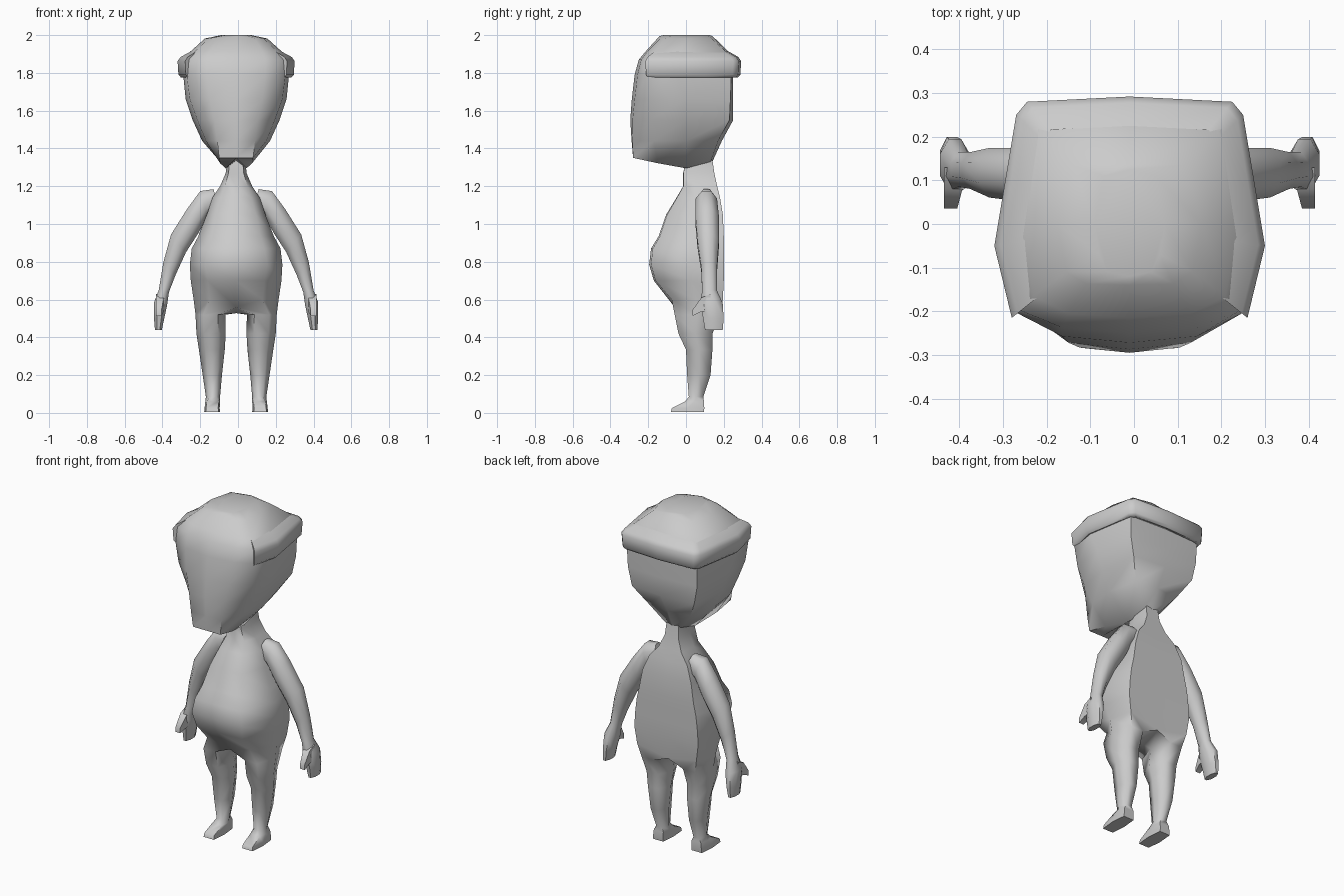
import bpy, bmesh, math
from mathutils import Vector

if "Cube" in bpy.data.objects:
    bpy.data.objects.remove(bpy.data.objects["Cube"])

CX = -0.01  # the figure sits a touch left of centre
grey = bpy.data.materials.new("plain grey")
grey.diffuse_color = (0.6, 0.6, 0.6, 1)
grey.use_nodes = True
grey.node_tree.nodes["Principled BSDF"].inputs["Base Color"].default_value = grey.diffuse_color


def loft(bm, rings, cap_start=True, cap_end=True):
    """Skin a list of closed rings of 3D points."""
    vs = [[bm.verts.new(p) for p in r] for r in rings]
    for a, b in zip(vs, vs[1:]):
        n = len(a)
        for i in range(n):
            bm.faces.new((a[i], a[(i + 1) % n], b[(i + 1) % n], b[i]))
    if cap_start:
        bm.faces.new(vs[0][::-1])
    if cap_end:
        bm.faces.new(vs[-1])


def mirrored(half):
    """Full ring from a half ring whose ends lie on the middle plane."""
    return half + [(-x, y, z) for x, y, z in half[-2:0:-1]]


def flip(rings):
    return [[(-x, y, z) for x, y, z in r] for r in rings]


def finish(name, bm, angle=60):
    bmesh.ops.remove_doubles(bm, verts=bm.verts, dist=0.0005)
    bmesh.ops.recalc_face_normals(bm, faces=bm.faces)
    me = bpy.data.meshes.new(name)
    bm.to_mesh(me)
    bm.free()
    me.materials.append(grey)
    ob = bpy.data.objects.new(name, me)
    ob.location.x = CX
    bpy.context.collection.objects.link(ob)
    bpy.ops.object.select_all(action='DESELECT')
    ob.select_set(True)
    bpy.context.view_layer.objects.active = ob
    bpy.ops.object.shade_smooth_by_angle(angle=math.radians(angle))
    return ob


# Head: half rings from chin to crown
def level(z, yf, b, c, d, e, yb, zmid=None):
    zm = zmid or z
    return [(0, yf, zm)] + [(x, y, z) for x, y in (b, c, d, e)] + [(0, yb, zm)]


head = [
    [(0, -.28, 1.35), (.09, -.28, 1.35), (.085, -.15, 1.322), (.055, 0, 1.295),
     (.05, .13, 1.33), (0, .14, 1.33)],
    level(1.44, -.288, (.10, -.285), (.16, -.17), (.18, 0), (.14, .17), .19),
    level(1.55, -.295, (.115, -.283), (.205, -.185), (.23, 0), (.205, .23), .25),
    level(1.66, -.287, (.14, -.272), (.245, -.195), (.267, 0), (.228, .235), .25),
    level(1.79, -.272, (.155, -.257), (.262, -.202), (.28, -.05), (.232, .24), .25),
    level(1.87, -.25, (.155, -.237), (.258, -.195), (.28, -.05), (.23, .24), .25),
    level(1.912, -.215, (.14, -.205), (.22, -.165), (.243, -.03), (.205, .212), .226),
    level(1.982, -.14, (.10, -.137), (.145, -.11), (.165, 0), (.13, .135), .14, 1.995),
    level(2.0, -.12, (.05, -.11), (.07, -.07), (.08, 0), (.06, .11), .125),
]
bm = bmesh.new()
loft(bm, [mirrored(r) for r in head])
finish("head", bm)

# Cap band: a section swept round the sides and back
path = [(.27, -.215), (.31, -.05), (.285, .10), (.26, .25), (.235, .28), (0, .292)]
path += [(-x, y) for x, y in path[-2::-1]]
section = [(.85, 1.785), (.94, 1.775), (.985, 1.79), (1, 1.862), (.95, 1.884), (.77, 1.914)]
bm = bmesh.new()
loft(bm, [[(x * s, y * s, z) for s, z in section] for x, y in path])
finish("cap_band", bm)

# Body: torso rings, then two legs welded to its lower edge
# height, front y, back y, front / side / back half widths
torso = [
    (1.34, .0, .14, .035, .05, .04),
    (1.27, -.015, .15, .04, .055, .045),
    (1.20, -.015, .165, .06, .085, .075),
    (1.14, -.05, .18, .08, .125, .125),
    (1.05, -.105, .195, .105, .155, .16),
    (.935, -.145, .20, .13, .20, .18),
    (.87, -.185, .20, .15, .235, .195),
    (.785, -.195, .20, .165, .245, .205),
    (.70, -.17, .20, .15, .24, .21),
    (.60, -.08, .195, .14, .225, .195),
]
halves = [[(0, f, z), (a, f * .95, z), (b, f * .3 + k * .4, z), (c, k, z), (0, k, z)]
          for z, f, k, a, b, c in torso]
# lower the middle to a flat crotch
halves[-1][0] = (0, -.06, .56)
halves[-1][-1] = (0, .185, .56)

# height, inner x, outer x, front y, back y
leg = [
    (.52, .057, .215, -.06, .18),
    (.42, .055, .21, -.04, .14),
    (.335, .06, .197, .0, .14),
    (.20, .075, .177, .006, .13),
    (.085, .085, .16, .015, .092),
    (.06, .085, .163, -.005, .095),
    (.026, .087, .167, -.075, .097),
    (.004, .085, .169, -.08, .095),
]
leg_rings = [halves[-1] + [(0, .06, .528)]]
for z, i, o, f, k in leg:
    m, w = (f + k) / 2, o - i
    foot = z < .07
    e = .1 if foot else .25
    leg_rings.append([(i + w * e, f, z), (o - w * e, f, z), (o, m, z),
                      (o - w * e, k, z), (i + w * e, k, z), (i, m, z)])
bm = bmesh.new()
loft(bm, [mirrored(h) for h in halves], True, False)
loft(bm, leg_rings, False, True)
loft(bm, flip(leg_rings), False, True)
finish("body", bm, 70)

# Arms with hands: inner x,z / outer x,z / front y, back y
arm = [
    (.09, 1.08, .12, 1.185, .07, .15),
    (.15, 1.04, .19, 1.175, .05, .165),
    (.20, .95, .26, 1.08, .05, .175),
    (.265, .85, .345, .945, .06, .175),
    (.32, .73, .385, .80, .08, .165),
    (.355, .64, .41, .65, .085, .165),
    (.365, .57, .435, .585, .075, .195),
    (.38, .50, .435, .50, .09, .20),
    (.393, .44, .43, .44, .10, .195),
]


def oval(xi, zi, xo, zo, y0, y1, n=8):
    c = Vector(((xi + xo) / 2, (y0 + y1) / 2, (zi + zo) / 2))
    u = Vector(((xo - xi) / 2, 0, (zo - zi) / 2)) * 1.07
    v = Vector((0, (y1 - y0) / 2, 0)) * 1.07
    return [tuple(c + u * math.cos(t) + v * math.sin(t))
            for t in (2 * math.pi * (k + .5) / n for k in range(n))]


arm_rings = [oval(*a) for a in arm]
# thumb: y, middle height, half height, inner x, outer x
thumb = [[(a, y, z - s), (b, y, z - s), (b, y, z + s), (a, y, z + s)]
         for y, z, s, a, b in ((.13, .585, .045, .38, .425), (.08, .572, .037, .383, .425),
                               (.035, .53, .016, .395, .425))]
for side, turn in (("right", lambda r: r), ("left", flip)):
    bm = bmesh.new()
    loft(bm, turn(arm_rings))
    finish(side + "_arm", bm)
    bm = bmesh.new()
    loft(bm, turn(thumb))
    finish(side + "_thumb", bm)
